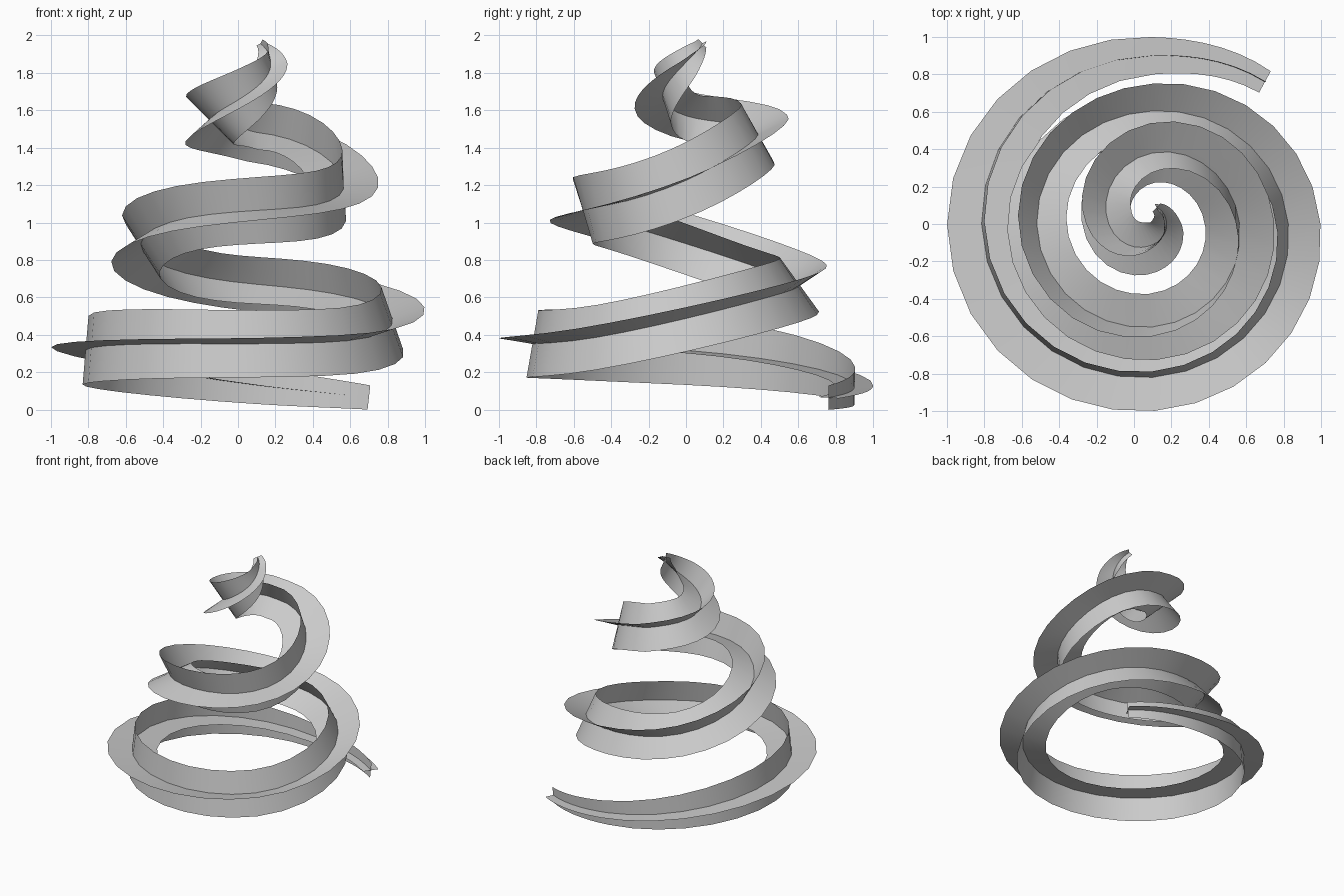
import bpy, math
from mathutils import Vector

if "Cube" in bpy.data.objects:
    bpy.data.objects.remove(bpy.data.objects["Cube"])

# Stations on the spiral: angle (deg), radius about the axis, height, arm length, roll (deg)
AXIS = Vector((0.1, 0.0, 0.0))
STATIONS = [
    (51.7, 0.968, 0.075, 0.065, -3), (90, 0.90, 0.14, 0.10, -1),
    (180, 0.915, 0.328, 0.185, 5), (270, 0.82, 0.362, 0.182, 10),
    (360, 0.725, 0.498, 0.182, 20), (450, 0.605, 0.68, 0.180, 36),
    (540, 0.62, 0.897, 0.187, 58), (630, 0.55, 1.075, 0.185, 74),
    (720, 0.465, 1.235, 0.185, 95), (810, 0.38, 1.492, 0.185, 121),
    (900, 0.235, 1.58, 0.180, 141), (990, 0.11, 1.735, 0.14, 172),
    (1080, 0.075, 1.865, 0.085, 195), (1157, 0.09, 1.967, 0.032, 205),
]
STEPS = 7
WAVE = 0.035  # the climb is steeper at the sides than at front and back


def sample(t):
    """Smooth interpolation of the stations (angle-aware cubic Hermite)."""
    i = min(int(t), len(STATIONS) - 2)
    a, b = STATIONS[i], STATIONS[i + 1]
    p = STATIONS[max(i - 1, 0)]
    n = STATIONS[min(i + 2, len(STATIONS) - 1)]
    f, h = t - i, b[0] - a[0]
    out = [a[0] + h * f]
    for k in range(1, 5):
        ma = (b[k] - p[k]) / (b[0] - p[0]) * h
        mb = (n[k] - a[k]) / (n[0] - a[0]) * h
        out.append((2*f**3 - 3*f*f + 1) * a[k] + (f**3 - 2*f*f + f) * ma
                   + (3*f*f - 2*f**3) * b[k] + (f**3 - f*f) * mb)
    if 180 < out[0] < 810:
        fade = min(1.0, (out[0] - 180) / 135)
        out[2] += WAVE * fade * math.sin(math.radians(2 * out[0]))
    return out


def centre(s):
    a = math.radians(s[0])
    return AXIS + Vector((s[1] * math.cos(a), s[1] * math.sin(a), s[2]))


# Frames along the path
end = len(STATIONS) - 1
count = end * STEPS
frames = []
for j in range(count + 1):
    t = j / STEPS
    s = sample(t)
    tan = (centre(sample(min(t + 0.15, end))) - centre(sample(max(t - 0.15, 0)))).normalized()
    side = tan.cross(Vector((0, 0, 1))).normalized()
    up = side.cross(tan)
    frames.append((centre(s), side, up, s[3], math.radians(s[4])))


def ribbon(name, offset):
    """One flat band of the cross-shaped section, rolled along the spiral."""
    verts, faces = [], []
    for c, side, up, r, roll in frames:
        d = (side * math.cos(roll + offset) + up * math.sin(roll + offset)) * r
        verts += [c - d, c, c + d]
    for j in range(count):
        for k in range(2):
            q = j * 3 + k
            faces.append((q, q + 1, q + 4, q + 3))
    me = bpy.data.meshes.new(name)
    me.from_pydata(verts, [], faces)
    for p in me.polygons:
        p.use_smooth = True
    ob = bpy.data.objects.new(name, me)
    bpy.context.collection.objects.link(ob)
    return ob


# Two crossing bands
parts = [ribbon("spiral_fin", 0), ribbon("spiral_web", math.pi / 2)]

# Rest on the ground
low = min(v.co.z for o in parts for v in o.data.vertices)
for o in parts:
    for v in o.data.vertices:
        v.co.z -= low
